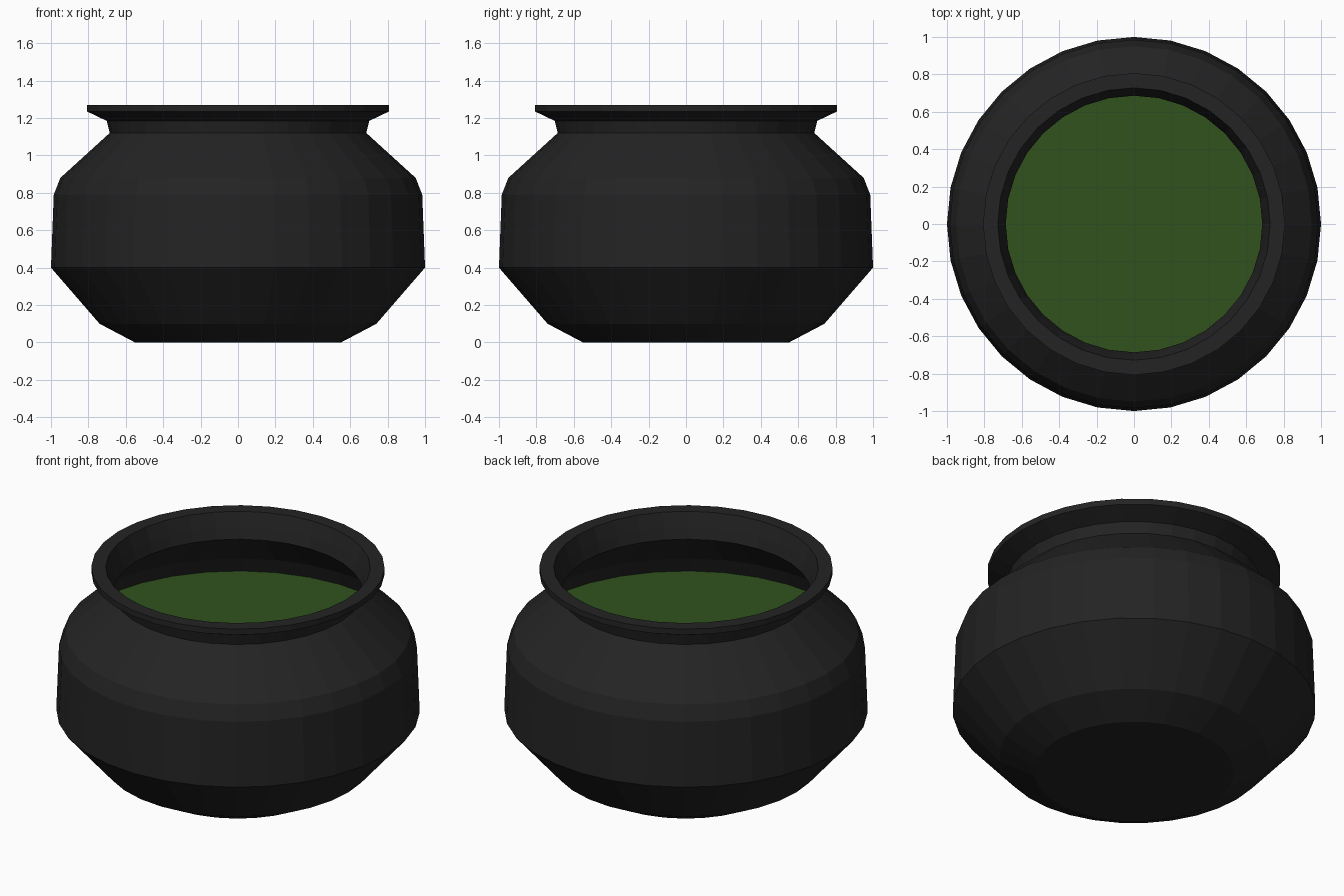
import bpy, bmesh, math

if "Cube" in bpy.data.objects:
    bpy.data.objects.remove(bpy.data.objects["Cube"])

SIDES = 32


def material(name, colour):
    mat = bpy.data.materials.new(name)
    mat.diffuse_color = (*colour, 1)
    mat.use_nodes = True
    mat.node_tree.nodes["Principled BSDF"].inputs["Base Color"].default_value = mat.diffuse_color
    return mat


def lathe(name, profile, mat, cap_first=False):
    """Spin a (radius, height) profile around z; repeated points are welded."""
    bm = bmesh.new()
    rings = []
    for r, z in profile:
        rings.append([bm.verts.new((r * math.cos(a), r * math.sin(a), z))
                      for a in (2 * math.pi * i / SIDES for i in range(SIDES))])
    for low, high in zip(rings, rings[1:]):
        for i in range(SIDES):
            j = (i + 1) % SIDES
            bm.faces.new((low[i], low[j], high[j], high[i]))
    if cap_first:
        bm.faces.new(rings[0][::-1])
    bmesh.ops.remove_doubles(bm, verts=bm.verts, dist=0.0005)
    mesh = bpy.data.meshes.new(name)
    bm.to_mesh(mesh)
    bm.free()
    mesh.materials.append(mat)
    obj = bpy.data.objects.new(name, mesh)
    bpy.context.collection.objects.link(obj)
    return obj


iron = material("black_iron", (0.017, 0.017, 0.017))
green = material("green_liquid", (0.03, 0.084, 0.012))

# Thin pot wall, ending in a solid lip that folds back onto the neck
lathe("pot", [(0.55, 0), (0.74, 0.10), (1.0, 0.40), (0.985, 0.79),
              (0.95, 0.88), (0.686, 1.12), (0.702, 1.185),
              (0.807, 1.235), (0.807, 1.27), (0.728, 1.27),
              (0.702, 1.185)], iron, cap_first=True)

# Liquid surface filling the pot up to the shoulder
bpy.ops.mesh.primitive_circle_add(vertices=SIDES, radius=0.98, fill_type='NGON',
                                  location=(0, 0, 0.79))
liquid = bpy.context.object
liquid.name = "liquid"
liquid.data.materials.append(green)
